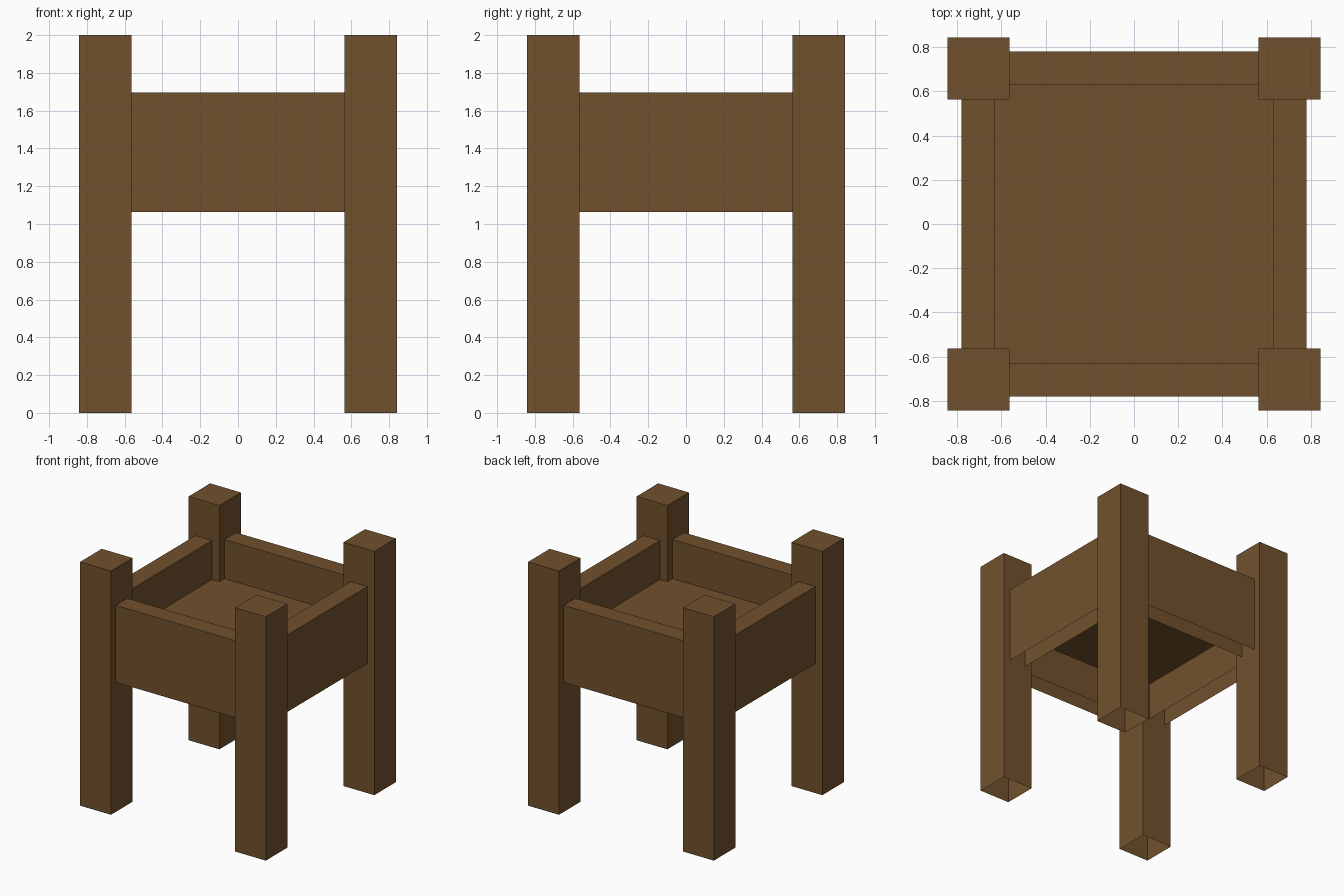
import bpy, bmesh

if "Cube" in bpy.data.objects:
    bpy.data.objects.remove(bpy.data.objects["Cube"])

# Single wood colour
wood = bpy.data.materials.new("brown_wood")
wood.diffuse_color = (0.165, 0.083, 0.027, 1.0)
wood.use_nodes = True
wood.node_tree.nodes["Principled BSDF"].inputs["Base Color"].default_value = wood.diffuse_color

# Main measurements
LEG_OUT, LEG_IN = 0.843, 0.563
RAIL_OUT, RAIL_IN = 0.781, 0.63
RAIL_LOW, RAIL_TOP = 1.063, 1.695
FLOOR_Z = 1.375


def finish(name, bm):
    mesh = bpy.data.meshes.new(name)
    bm.to_mesh(mesh)
    bm.free()
    mesh.materials.append(wood)
    obj = bpy.data.objects.new(name, mesh)
    bpy.context.collection.objects.link(obj)


def open_box(name, lo, hi):
    """Box between two corners, left open underneath."""
    bm = bmesh.new()
    bmesh.ops.create_cube(bm, size=1.0)
    for v in bm.verts:
        v.co = [(a + b) / 2 + c * (b - a) for a, b, c in zip(lo, hi, v.co)]
    bm.normal_update()
    under = [f for f in bm.faces if f.normal.z < -0.5]
    bmesh.ops.delete(bm, geom=under, context='FACES_ONLY')
    finish(name, bm)


def span(sign, inner, outer):
    return sorted((sign * inner, sign * outer))


# Four corner legs
for sy, fb in ((-1, "front"), (1, "back")):
    for sx, lr in ((-1, "left"), (1, "right")):
        x, y = span(sx, LEG_IN, LEG_OUT), span(sy, LEG_IN, LEG_OUT)
        open_box(f"{fb}_{lr}_leg", (x[0], y[0], 0), (x[1], y[1], 2))

# Side boards between the legs
for s, fb, lr in ((-1, "front", "left"), (1, "back", "right")):
    d = span(s, RAIL_IN, RAIL_OUT)
    open_box(f"{fb}_board", (-LEG_IN, d[0], RAIL_LOW), (LEG_IN, d[1], RAIL_TOP))
    open_box(f"{lr}_board", (d[0], -LEG_IN, RAIL_LOW), (d[1], LEG_IN, RAIL_TOP))

# Flat tray floor
bm = bmesh.new()
bmesh.ops.create_grid(bm, x_segments=1, y_segments=1, size=RAIL_IN)
for v in bm.verts:
    v.co.z = FLOOR_Z
finish("tray_floor", bm)
